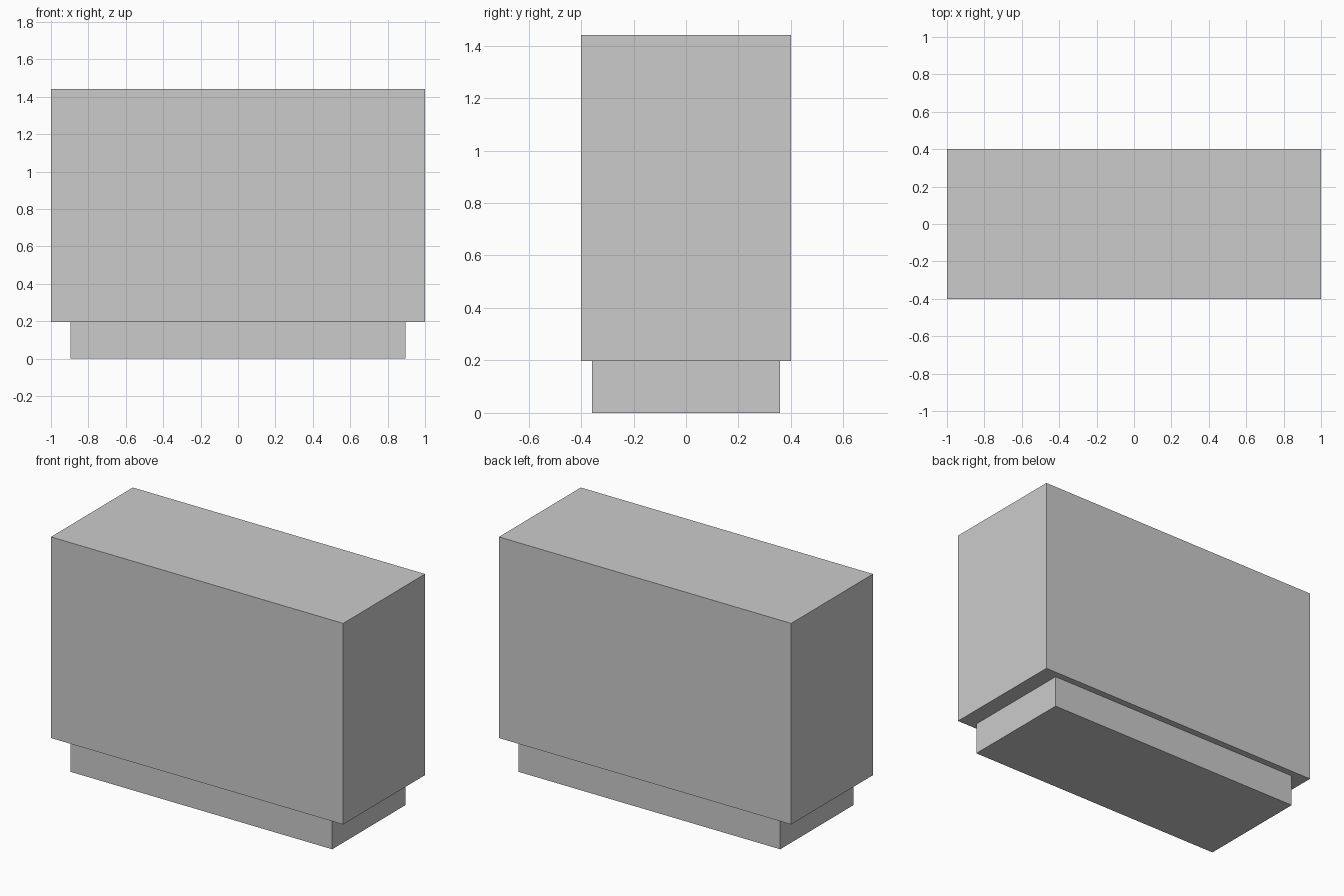
import bpy
import bmesh
from mathutils import Matrix, Vector

if "Cube" in bpy.data.objects:
    bpy.data.objects.remove(bpy.data.objects["Cube"])


def box(name, half_x, half_y, z0, z1):
    """Flat-faced block centred on x and y, between two heights."""
    bm = bmesh.new()
    size = Vector((2 * half_x, 2 * half_y, z1 - z0))
    mat = Matrix.Translation((0, 0, (z0 + z1) / 2)) @ Matrix.Diagonal(size.to_4d())
    bmesh.ops.create_cube(bm, size=1, matrix=mat)
    bmesh.ops.recalc_face_normals(bm, faces=bm.faces)
    mesh = bpy.data.meshes.new(name)
    bm.to_mesh(mesh)
    bm.free()
    obj = bpy.data.objects.new(name, mesh)
    bpy.context.collection.objects.link(obj)
    return obj


BASE_TOP = 0.197
INSET = 0.896

# Recessed base, scaled in from the body footprint
box("recessed_base", INSET, 0.4 * INSET, 0, BASE_TOP)

# Large overhanging body
box("main_body", 1.0, 0.4, BASE_TOP, 1.441)
